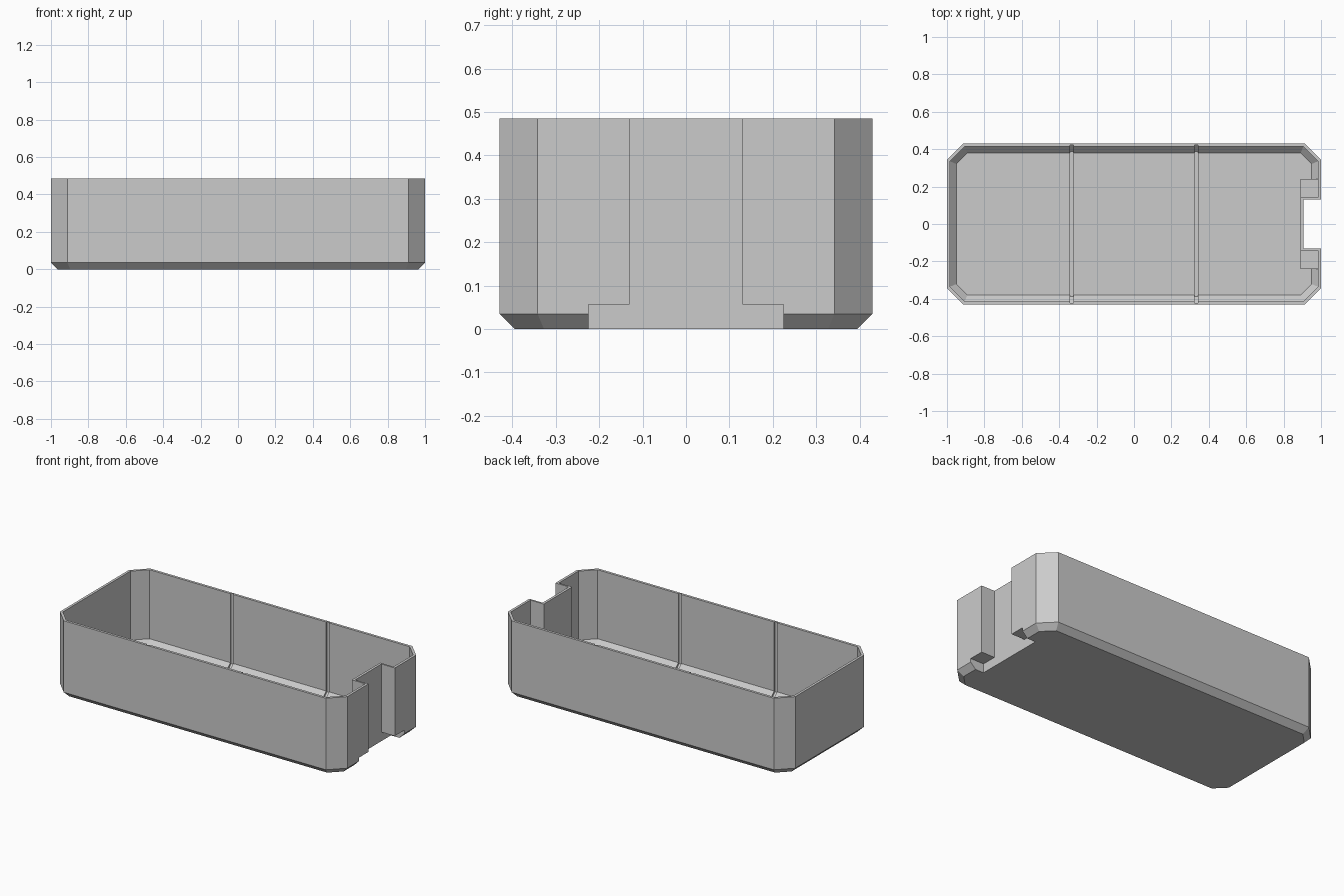
import bpy
import bmesh

cube = bpy.data.objects.get("Cube")
if cube:
    bpy.data.objects.remove(cube, do_unlink=True)

LENGTH, WIDTH, HEIGHT = 1.0, 0.43, 0.485   # half length, half width, full height
CORNER = 0.088                             # upright corner chamfer
BEVEL = 0.035                              # chamfer around the base
WALL = 0.016
GROOVE = 0.009                             # depth of divider grooves

grey = bpy.data.materials.new("plain_grey")
grey.use_nodes = True
grey.diffuse_color = (0.6, 0.6, 0.6, 1)
grey.node_tree.nodes["Principled BSDF"].inputs["Base Color"].default_value = grey.diffuse_color


def octagon(inset, z):
    """Chamfered rectangle, moved inwards evenly by inset."""
    x, y = LENGTH - inset, WIDTH - inset
    c = CORNER - inset * (2 - 2 ** 0.5)
    return [(x, c - y, z), (x, y - c, z), (x - c, y, z), (c - x, y, z),
            (-x, y - c, z), (-x, c - y, z), (c - x, -y, z), (x - c, -y, z)]


def loft(name, rings):
    """Closed solid through a stack of matching rings."""
    bm = bmesh.new()
    loops = [[bm.verts.new(p) for p in ring] for ring in rings]
    n = len(loops[0])
    for low, high in zip(loops, loops[1:]):
        for i in range(n):
            j = (i + 1) % n
            bm.faces.new((low[i], low[j], high[j], high[i]))
    bm.faces.new(loops[0][::-1])
    bm.faces.new(loops[-1])
    bmesh.ops.recalc_face_normals(bm, faces=bm.faces)
    mesh = bpy.data.meshes.new(name)
    bm.to_mesh(mesh)
    bm.free()
    mesh.materials.append(grey)
    obj = bpy.data.objects.new(name, mesh)
    bpy.context.collection.objects.link(obj)
    return obj


def box(name, x0, x1, half_y, z0, z1):
    return loft(name, [[(x0, -half_y, z), (x1, -half_y, z), (x1, half_y, z), (x0, half_y, z)]
                       for z in (z0, z1)])


def subtract(target, cutter):
    cutter.hide_render = True
    mod = target.modifiers.new("cut", 'BOOLEAN')
    mod.operation = 'DIFFERENCE'
    mod.solver = 'EXACT'
    mod.object = cutter
    bpy.context.view_layer.objects.active = target
    bpy.ops.object.modifier_apply(modifier=mod.name)
    bpy.data.objects.remove(cutter, do_unlink=True)


# Outer shell with the base chamfer
tray = loft("storage_tray", [octagon(BEVEL, 0), octagon(0, BEVEL), octagon(0, HEIGHT)])

# Handle slot on one end: tall channel and wider recess at its foot
SLOT_X, SLOT_Y, FOOT_Y, FOOT_Z = 0.907, 0.13, 0.225, 0.057
subtract(tray, box("slot_cutter", SLOT_X, 1.2, SLOT_Y, -0.1, 0.7))
subtract(tray, box("foot_cutter", SLOT_X, 1.2, FOOT_Y, -0.2, FOOT_Z))

# Cavity, leaving a wall around the slot and its foot
cavity = loft("cavity", [octagon(WALL + BEVEL, WALL), octagon(WALL, WALL + BEVEL),
                         octagon(WALL, 0.6)])
subtract(cavity, box("slot_wall", SLOT_X - WALL, 1.2, SLOT_Y + WALL * 0.7, -0.1, 0.7))
subtract(cavity, box("foot_wall", SLOT_X - WALL, 1.2, FOOT_Y + WALL, -0.2, FOOT_Z + WALL))
subtract(tray, cavity)

# Two divider grooves running down the walls and across the floor
y, z = WIDTH - WALL + GROOVE, WALL - GROOVE
profile = [(-y, 0.65), (-y, z + BEVEL), (BEVEL - y, z), (y - BEVEL, z), (y, z + BEVEL), (y, 0.65)]
for side in (-1, 1):
    groove = loft("groove", [[(side / 3 + dx, py, pz) for py, pz in profile]
                             for dx in (-0.01, 0.01)])
    subtract(tray, groove)

for face in tray.data.polygons:
    face.use_smooth = False
    face.material_index = 0
